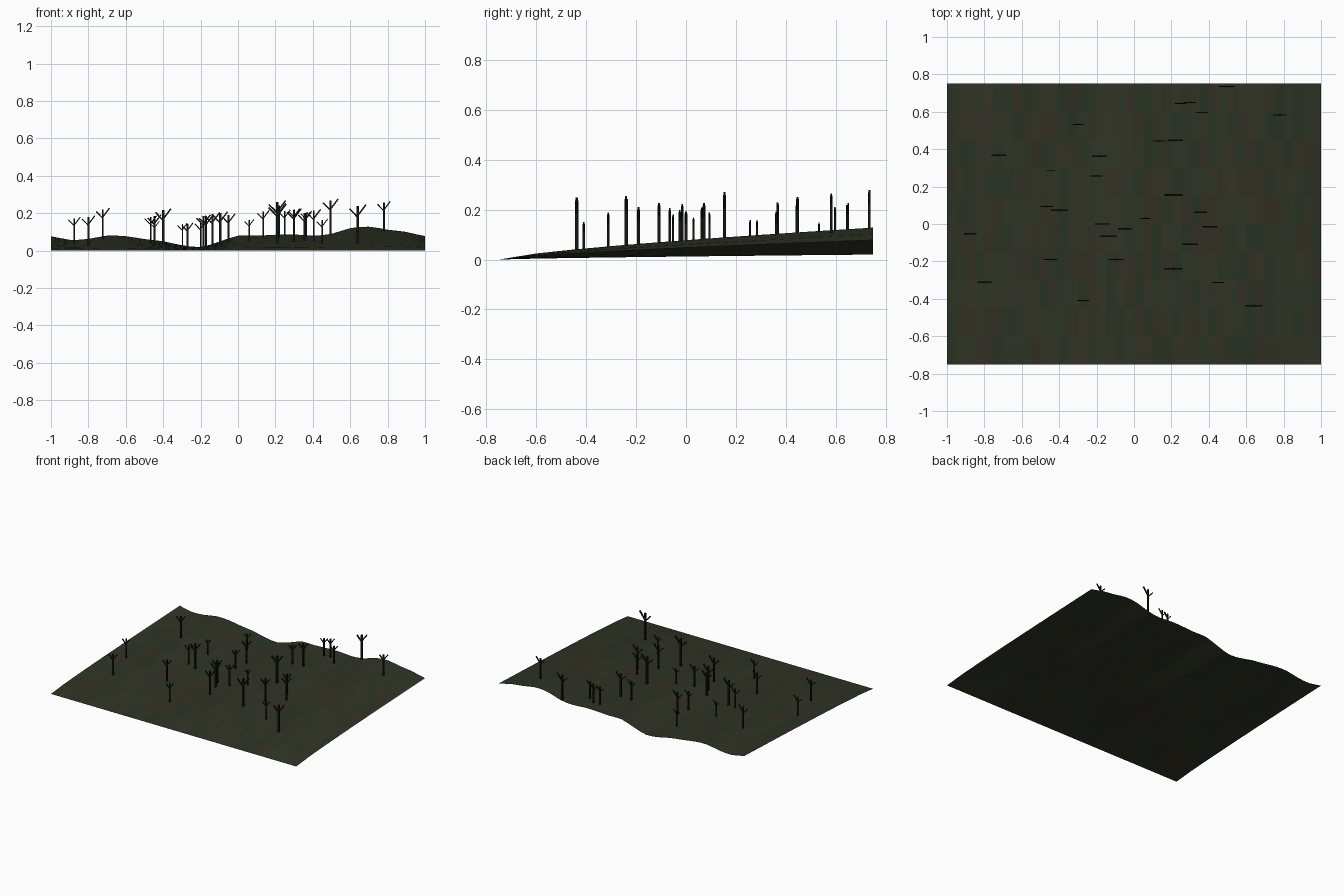
import bpy, bmesh, math, random
from mathutils import Vector, Matrix

if "Cube" in bpy.data.objects:
    bpy.data.objects.remove(bpy.data.objects["Cube"])

random.seed(4)

def material(name, rgb):
    m = bpy.data.materials.new(name)
    m.diffuse_color = (*rgb, 1)
    m.use_nodes = True
    m.node_tree.nodes["Principled BSDF"].inputs["Base Color"].default_value = m.diffuse_color
    return m

def add_object(name, bm, mats):
    me = bpy.data.meshes.new(name)
    bm.to_mesh(me)
    bm.free()
    for m in mats:
        me.materials.append(m)
    ob = bpy.data.objects.new(name, me)
    bpy.context.collection.objects.link(ob)
    return ob

# Ridge heights along the back edge, every 0.1 in x
RIDGE = [.077, .058, .063, .08, .077, .062, .05, .029, .02, .048, .08,
         .08, .085, .087, .08, .09, .12, .128, .112, .1, .078]

def ridge(x):
    f = min(max((x + 1) * 10, 0), 19.9999)
    i, t = int(f), f - int(f)
    a, b, c, d = (RIDGE[min(max(i + k, 0), 20)] for k in (-1, 0, 1, 2))
    return b + .5 * t * (c - a + t * (2*a - 5*b + 4*c - d + t * (3*(b - c) + d - a)))

def ground_z(x, y):
    return ridge(x) * max((y + .75) / 1.5, 0) ** .72

# Ground: a single sloping sheet with mottled colours
COLS, ROWS = 40, 10
greens = [material("moss", (.028, .036, .019)), material("dark_moss", (.023, .033, .018)),
          material("dry_moss", (.033, .034, .019)), material("earth", (.033, .030, .018))]
bm = bmesh.new()
grid = []
for j in range(ROWS + 1):
    y = -.75 + 1.5 * j / ROWS
    grid.append([bm.verts.new((-1 + 2*i/COLS, y, ground_z(-1 + 2*i/COLS, y)))
                 for i in range(COLS + 1)])
for j in range(ROWS):
    for i in range(COLS):
        f = bm.faces.new((grid[j][i], grid[j][i+1], grid[j+1][i+1], grid[j+1][i]))
        f.material_index = random.randrange(4)
        f.smooth = True
add_object("ground", bm, greens)

# Bare trees: square trunk with two side branches in the xz plane
bark = material("bark", (.007, .007, .006))

def beam(bm, a, b, w):
    a, b = Vector(a), Vector(b)
    d = b - a
    rot = Matrix.Rotation(math.atan2(d.x, d.z), 4, 'Y')
    size = Matrix.Diagonal((w, w, d.length, 1))
    bmesh.ops.create_cube(bm, size=1, matrix=Matrix.Translation((a + b) / 2) @ rot @ size)

# x, y, top height
TREES = [(.495, .735, .28), (.25, .645, .22), (.3, .65, .228), (.365, .597, .212),
         (.78, .583, .267), (-.297, .533, .15), (.135, .443, .218), (.22, .447, .253),
         (-.723, .367, .23), (-.185, .363, .195), (-.445, .285, .16), (-.2, .257, .16),
         (.21, .155, .272), (-.467, .094, .19), (-.4, .073, .228), (.355, .063, .21),
         (.06, .03, .17), (.405, -.015, .225), (-.05, -.025, .2), (-.17, 0, .195),
         (-.137, -.065, .208), (-.875, -.052, .182), (.3, -.108, .228), (-.095, -.19, .212),
         (-.447, -.19, .195), (.21, -.24, .256), (-.8, -.312, .19), (.45, -.313, .172),
         (-.27, -.41, .152), (.64, -.438, .25)]
for n, (x, y, top) in enumerate(TREES):
    z = ground_z(x, y)
    h = top - z
    bm = bmesh.new()
    beam(bm, (0, 0, 0), (0, 0, .94 * h), .06 * h)
    beam(bm, (0, 0, .70 * h), (.21 * h, 0, .98 * h), .04 * h)
    beam(bm, (0, 0, .66 * h), (-.21 * h, 0, .88 * h), .04 * h)
    add_object(f"tree_{n + 1}", bm, [bark]).location = (x, y, z)
